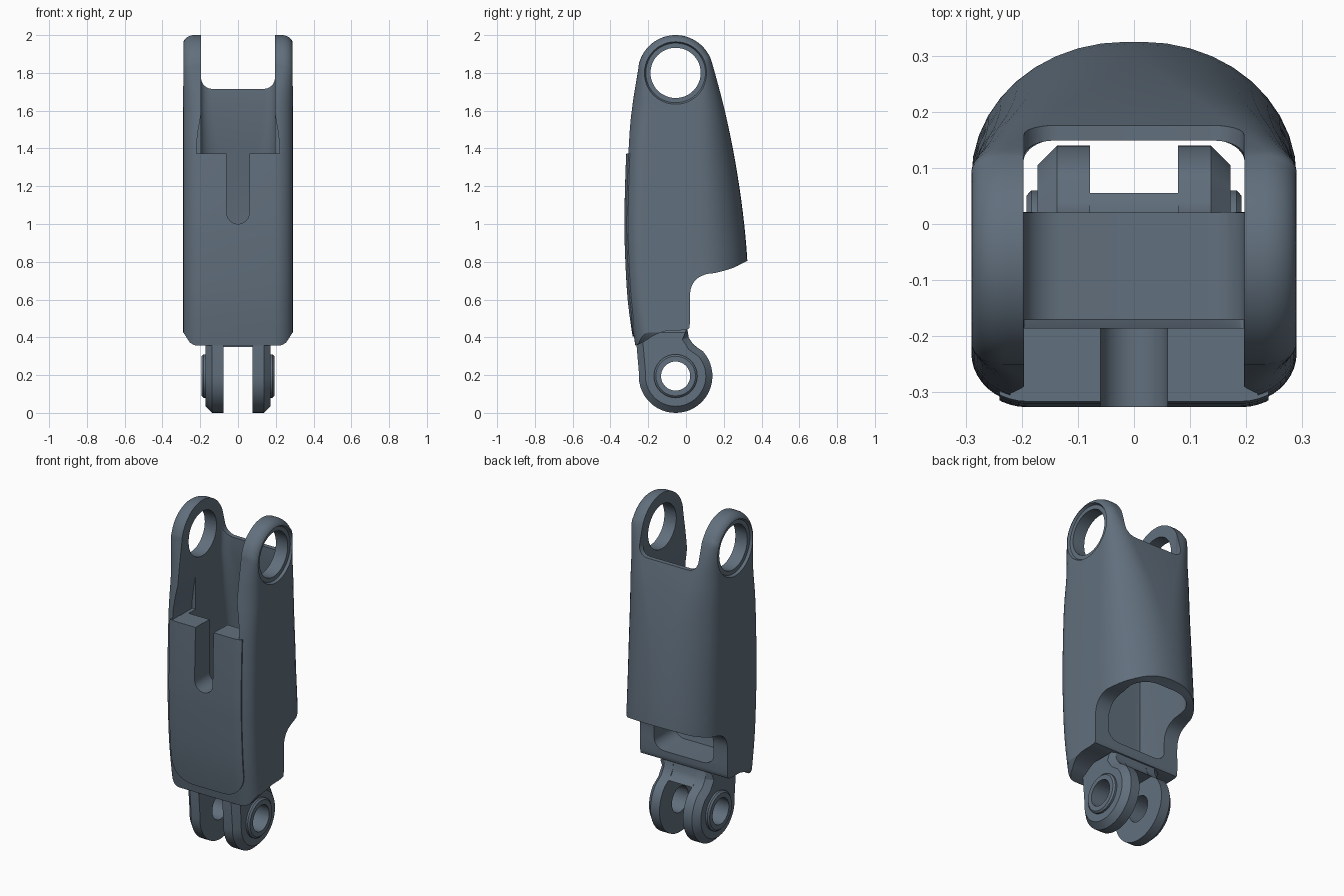
import bpy, bmesh
from math import sin, cos, pi, radians
from mathutils import Vector

if "Cube" in bpy.data.objects:
    bpy.data.objects.remove(bpy.data.objects["Cube"])


def solid(name, loops):
    """Skin matching closed loops and cap both ends."""
    bm = bmesh.new()
    rows = [[bm.verts.new(p) for p in loop] for loop in loops]
    n = len(rows[0])
    for a, b in zip(rows, rows[1:]):
        for i in range(n):
            j = (i + 1) % n
            bm.faces.new((a[i], a[j], b[j], b[i]))
    bm.faces.new(rows[0])
    bm.faces.new(rows[-1])
    bmesh.ops.recalc_face_normals(bm, faces=bm.faces)
    mesh = bpy.data.meshes.new(name)
    bm.to_mesh(mesh)
    bm.free()
    ob = bpy.data.objects.new(name, mesh)
    bpy.context.collection.objects.link(ob)
    return ob


def boolean(ob, cutter, op='DIFFERENCE'):
    m = ob.modifiers.new("cut", 'BOOLEAN')
    m.operation, m.object, m.solver = op, cutter, 'EXACT'
    bpy.context.view_layer.objects.active = ob
    bpy.ops.object.modifier_apply(modifier=m.name)
    bpy.data.objects.remove(cutter)


def arc(cx, cy, r, a0, a1, n):
    angles = [radians(a0 + (a1 - a0) * i / n) for i in range(n + 1)]
    return [(cx + r * cos(a), cy + r * sin(a)) for a in angles]


def smooth(pts, n=3):
    """Catmull-Rom through an open list of tuples."""
    v = [Vector(p) for p in pts]
    v = [v[0]] + v + [v[-1]]
    out = []
    for a, b, c, d in zip(v, v[1:], v[2:], v[3:]):
        for k in range(n):
            t = k / n
            out.append((b * 2 + (c - a) * t + (a * 2 - b * 5 + c * 4 - d) * t * t
                        + (b * 3 - a - c * 3 + d) * t ** 3) / 2)
    return out + [v[-1]]


def normals(pts, closed):
    n, out = len(pts), []
    for i in range(n):
        a = pts[i - 1] if i or closed else pts[0]
        b = pts[(i + 1) % n] if i < n - 1 or closed else pts[-1]
        t = Vector((b[0] - a[0], b[1] - a[1])).normalized()
        out.append((-t[1], t[0]))
    return out


def pillow(name, pts, w, n=10):
    """Side profile (y, z, inset, rounding width) spread over x with rounded flanks."""
    nor, loops = normals(pts, False), []
    for s, ks in ((-1, range(n, -1, -1)), (1, range(n + 1))):
        for k in ks:
            a = k / n * pi / 2
            loops.append([(s * (w - p[3] * (1 - sin(a))),
                           p[0] - q[0] * p[2] * (1 - cos(a)),
                           p[1] - q[1] * p[2] * (1 - cos(a))) for p, q in zip(pts, nor)])
    return solid(name, loops)


def prism_x(name, pts, x0, x1):
    return solid(name, [[(x, y, z) for y, z in pts] for x in (x0, x1)])


def prism_y(name, pts, y0, y1):
    return solid(name, [[(x, y, z) for x, z in pts] for y in (y0, y1)])


def disc(name, z, steps):
    """Turned part along x, centred on the pin axis; steps are (x, radius)."""
    return solid(name, [[(x, p, q) for p, q in arc(-.055, z, r, 0, 352.5, 47)]
                        for x, r in steps])


# outer shell: front edge, rounded ear tops, bulging back
front = [(-.25, .25), (-.272, .38), (-.302, .6), (-.316, .85), (-.319, 1.05),
         (-.308, 1.4), (-.285, 1.62)]
back = [(.18, 1.7, .11, .12), (.21, 1.58, .14, .16), (.248, 1.4, .18, .22),
        (.282, 1.2, .21, .26), (.308, 1.0, .235, .275), (.325, .8, .245, .275),
        (.33, .6, .245, .275), (.33, .25, .245, .275)]
outline = smooth([(y, z, .09, .1) for y, z in front]
                 + [(y, z, .045, .06) for y, z in arc(-.055, 1.8, .2, 178, 18, 12)] + back)
shell = pillow("outer_shell", outline, .29)

# stepped underside and chamfered lower corners
step = smooth([(.5, .88), (.325, .805), (.25, .768), (.16, .742), (.11, .735), (.06, .712),
               (.03, .67), (.02, .61), (.02, .47), (0, .44), (-.1, .435), (-.17, .41),
               (-.22, .378), (-.3, .35), (-.5, .35)])
boolean(shell, prism_x("step_cutter", [tuple(p) for p in step] + [(-.5, .1), (.5, .1)], -.5, .5))
for s in (-1, 1):
    corner = [(s * x, z) for x, z in ((.21, .3), (.225, .355), (.255, .372), (.292, .43), (.35, .43))]
    boolean(shell, prism_y("corner_cutter", corner, -.5, -.05))

# raised front panel follows the shell surface
slot = [(-.06, 1.6)] + arc(0, 1.06, .06, 180, 360, 12) + [(.06, 1.6)]
panel = prism_y("front_panel", [(-.24, 1.372)] + arc(-.1, .545, .14, 180, 270, 8)
                + arc(.1, .545, .14, 270, 360, 8) + [(.24, 1.372)], -.5, -.24)
form = pillow("panel_form", outline, .29)
form.location.y = -.007
bpy.context.view_layer.update()
boolean(panel, form, 'INTERSECT')
boolean(panel, prism_y("slot_cutter", slot, -.6, -.1))

# inner cavity with rounded floor edges
cavity = [(-.185, .57, 0, .07), (-.185, 2.1, 0, .1), (.14, 2.1, .03, .05), (.148, 1.75, .03, .05),
          (.15, 1.62, .04, .06), (.19, 1.4, .06, .1), (.23, 1.2, .07, .12), (.256, 1.0, .08, .14),
          (.275, .8, .09, .14), (.28, .65, .09, .14), (.28, .57, .07, .08),
          (.27, .5, .06, .07), (-.17, .5, .06, .07)]
boolean(shell, pillow("cavity_cutter", cavity, .197))

# front opening, rear saddle between the ears, front slot
half = [(.22, 1.37), (.22, 1.42), (.21, 1.5), (.196, 1.58), (.196, 2.2)]
boolean(shell, prism_y("front_cutter", half + [(-x, z) for x, z in reversed(half)], -.6, -.12))
saddle = ([(-.196, 2.2)] + arc(-.136, 1.775, .06, 180, 270, 6)
          + arc(.136, 1.775, .06, 270, 360, 6) + [(.196, 2.2)])
boolean(shell, prism_y("saddle_cutter", saddle, -.15, .6))
boolean(shell, prism_y("slot_cutter", slot, -.6, -.1))

# ear holes with outer counterbores
boolean(shell, disc("ear_hole_cutter", 1.8, [(-.5, .133), (.5, .133)]))
for s in (-1, 1):
    boolean(shell, disc("ear_rim_cutter", 1.8, [(s * .275, .158), (s * .29, .166), (s * .5, .166)]))

# lower hinge: neck, chamfered lugs and bosses
prism_x("hinge_neck", [(-.25, .35), (.055, .35), (.025, .375), (.012, .4),
                       (.005, .46), (-.25, .46)], -.08, .08)
lug = [(-.25, .22), (-.262, .36), (-.25, .46), (.005, .46), (.014, .4), (.04, .36)] \
    + arc(-.055, .195, .195, 42, -178, 30)
lug_n = normals(lug, True)
for side, s in (("left", -1), ("right", 1)):
    ob = solid(side + "_lug", [[(s * x, p[0] - q[0] * d, p[1] - q[1] * d)
                                for p, q in zip(lug, lug_n)]
                               for x, d in ((.078, 0), (.137, 0), (.172, .035))])
    boss = disc(side + "_boss", .195, [(s * .165, .115), (s * .183, .115), (s * .192, .105)])
    for part in (ob, boss):
        boolean(part, disc("pin_cutter", .195, [(-.4, .077), (.4, .077)]))

# dark slate colour, smooth shading with crisp edges
slate = bpy.data.materials.new("slate")
slate.diffuse_color = (.12, .16, .205, 1)
slate.use_nodes = True
slate.node_tree.nodes["Principled BSDF"].inputs["Base Color"].default_value = slate.diffuse_color
for ob in bpy.context.scene.objects:
    ob.data.materials.clear()
    ob.data.materials.append(slate)
    ob.select_set(True)
bpy.context.view_layer.objects.active = shell
bpy.ops.object.shade_smooth_by_angle(angle=radians(30))
